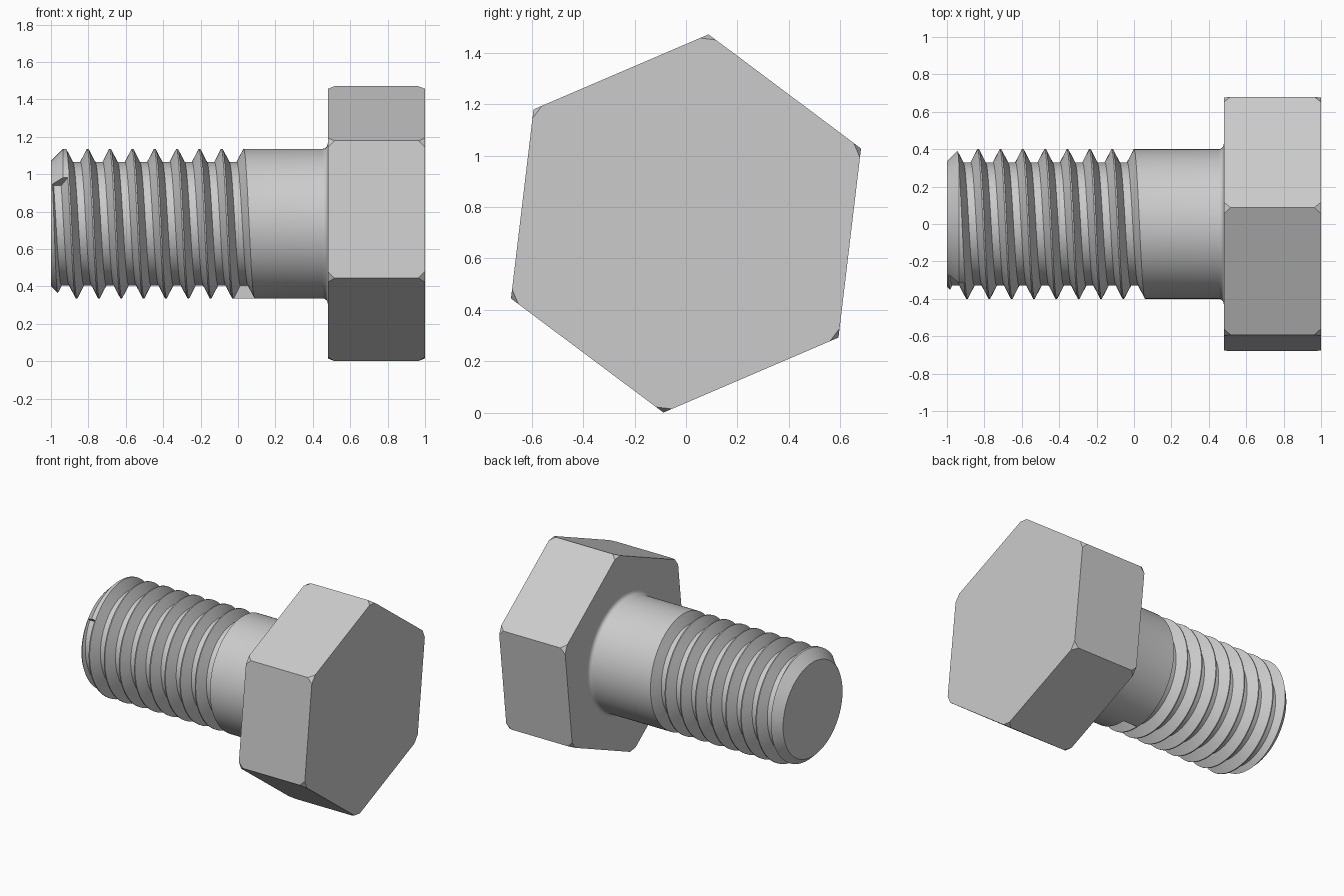
import bpy, bmesh, math

AXIS_Z = 0.736
STEP = 4            # degrees per facet around the axis
PITCH = 0.1195

cube = bpy.data.objects.get("Cube")
if cube:
    bpy.data.objects.remove(cube, do_unlink=True)

steel = bpy.data.materials.new("grey_steel")
steel.use_nodes = True
GREY = (0.6, 0.6, 0.6, 1)
steel.diffuse_color = GREY
steel.node_tree.nodes["Principled BSDF"].inputs["Base Color"].default_value = GREY


def around(x, radius, degrees):
    """Point around the bolt axis, starting at the top and turning to the front."""
    a = math.radians(degrees)
    return (x, -radius * math.sin(a), AXIS_Z + radius * math.cos(a))


def make_object(name, bm):
    bmesh.ops.recalc_face_normals(bm, faces=bm.faces)
    mesh = bpy.data.meshes.new(name)
    bm.to_mesh(mesh)
    bm.free()
    mesh.materials.append(steel)
    obj = bpy.data.objects.new(name, mesh)
    bpy.context.collection.objects.link(obj)
    return obj


def bridge_rings(rings):
    """Skin a list of closed rings of points and cap both ends."""
    bm = bmesh.new()
    loops = [[bm.verts.new(p) for p in ring] for ring in rings]
    for a, b in zip(loops, loops[1:]):
        n = len(a)
        for i in range(n):
            j = (i + 1) % n
            bm.faces.new((a[i], a[j], b[j], b[i]))
    bm.faces.new(loops[0])
    bm.faces.new(loops[-1])
    return bm


def select_only(obj):
    bpy.ops.object.select_all(action='DESELECT')
    obj.select_set(True)
    bpy.context.view_layer.objects.active = obj


# Hexagonal head with clipped corners
hex_rings = [[around(x, 0.74, 60 * k - 6.8) for k in range(6)] for x in (0.48, 1.0)]
bm = bridge_rings(hex_rings)
bmesh.ops.bevel(bm, geom=bm.verts[:], offset=0.036, offset_type='OFFSET',
                segments=1, affect='VERTICES')
make_object("hex_head", bm)

# Shank: chamfered tip, plain cylinder, fillet under the head
FILLET = 0.028
profile = [(-1.0, 0.335), (-0.935, 0.4)]
for k in range(6):
    a = math.radians(18 * k)
    profile.append((0.48 - FILLET + FILLET * math.sin(a),
                    0.4 + FILLET * (1 - math.cos(a))))
profile.append((0.5, 0.4 + FILLET))
shank = make_object("threaded_shank", bridge_rings(
    [[around(x, r, d) for d in range(0, 360, STEP)] for x, r in profile]))

# Helical groove cutter, ending abruptly at both ends
section = [(-0.02, 0.33), (0.02, 0.33), (0.056, 0.4),
           (0.056, 0.44), (-0.056, 0.44), (-0.056, 0.4)]
rings = []
for d in range(52 - 8 * 360, 181, STEP):
    centre = 0.033 + (d - 180) / 360 * PITCH
    rings.append([around(centre + x, r, d) for x, r in section])
cutter = make_object("thread_cutter", bridge_rings(rings))
cutter.hide_render = True

cut = shank.modifiers.new("thread", 'BOOLEAN')
cut.operation = 'DIFFERENCE'
cut.solver = 'EXACT'
cut.object = cutter
select_only(shank)
bpy.ops.object.modifier_apply(modifier=cut.name)
bpy.data.objects.remove(cutter, do_unlink=True)

select_only(shank)
bpy.ops.object.shade_smooth_by_angle(angle=math.radians(25))
